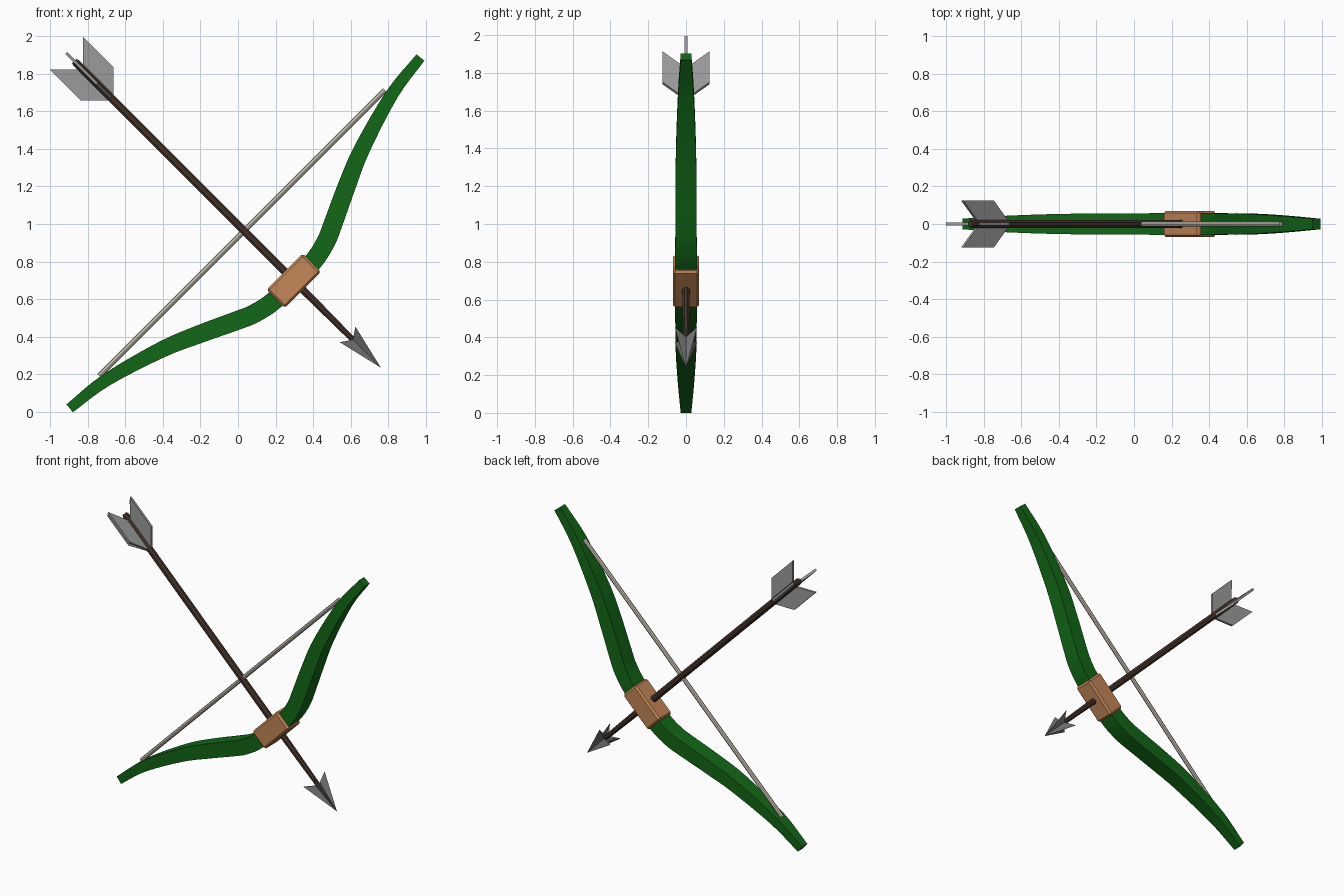
import bpy
import bmesh
import math
from mathutils import Matrix, Vector

if "Cube" in bpy.data.objects:
    bpy.data.objects.remove(bpy.data.objects["Cube"])

# Local frame: x runs along the arrow, z along the bow; the whole set leans 45 degrees
LEAN = Matrix.Translation((0, 0, 0.99)) @ Matrix.Rotation(math.radians(45), 4, "Y")


def material(name, r, g, b):
    mat = bpy.data.materials.new(name)
    mat.use_nodes = True
    mat.diffuse_color = (r, g, b, 1)
    bsdf = mat.node_tree.nodes["Principled BSDF"]
    bsdf.inputs["Base Color"].default_value = (r, g, b, 1)
    bsdf.inputs["Roughness"].default_value = 0.8
    return mat


GREEN = material("bow green", 0.006, 0.135, 0.008)
LEATHER = material("tan leather", 0.55, 0.24, 0.095)
WOOD = material("dark wood", 0.06, 0.032, 0.024)
STRING = material("pale string", 0.58, 0.53, 0.45)
STEEL = material("steel grey", 0.17, 0.17, 0.17)
FEATHER = material("feather grey", 0.33, 0.33, 0.33)


def make(name, bm, mat, smooth=False):
    bmesh.ops.recalc_face_normals(bm, faces=bm.faces)
    mesh = bpy.data.meshes.new(name)
    bm.to_mesh(mesh)
    bm.free()
    mesh.materials.append(mat)
    obj = bpy.data.objects.new(name, mesh)
    bpy.context.collection.objects.link(obj)
    obj.matrix_world = LEAN
    if smooth:
        bpy.ops.object.select_all(action="DESELECT")
        obj.select_set(True)
        bpy.context.view_layer.objects.active = obj
        bpy.ops.object.shade_smooth_by_angle(angle=math.radians(30))
    return obj


def loft(rings):
    """Skin a list of equal-length point rings and cap both ends."""
    bm = bmesh.new()
    loops = [[bm.verts.new(p) for p in ring] for ring in rings]
    for a, b in zip(loops, loops[1:]):
        for i in range(len(a)):
            j = (i + 1) % len(a)
            bm.faces.new((a[i], a[j], b[j], b[i]))
    bm.faces.new(loops[0])
    bm.faces.new(loops[-1])
    return bm


def catmull(points, steps):
    """Smooth a list of vectors into a denser list."""
    pts = [2 * points[0] - points[1], *points, 2 * points[-1] - points[-2]]
    out = []
    for a, b, c, d in zip(pts, pts[1:], pts[2:], pts[3:]):
        for k in range(steps):
            t = k / steps
            out.append(0.5 * (2 * b + (c - a) * t + (2 * a - 5 * b + 4 * c - d) * t * t
                              + (3 * b - a - 3 * c + d) * t ** 3))
    return out + [points[-1]]


# Bow: half profile of (bend, height, half thickness, half width), mirrored
half = [Vector(p) for p in (
    (0.418, 0.13, 0.05, 0.058), (0.392, 0.265, 0.05, 0.057), (0.352, 0.36, 0.05, 0.056),
    (0.26, 0.557, 0.048, 0.055), (0.177, 0.755, 0.043, 0.053), (0.084, 1.075, 0.034, 0.042),
    (0.053, 1.319, 0.027, 0.028))]
lower = [Vector((p[0], -p[1], p[2], p[3])) for p in reversed(half)]
path = catmull(lower + half, 4)
rings = []
for i, p in enumerate(path):
    step = path[min(i + 1, len(path) - 1)] - path[max(i - 1, 0)]
    tangent = Vector((step[0], 0, step[1])).normalized()
    side = Vector((tangent.z, 0, -tangent.x)) * p[2]
    centre = Vector((p[0], 0, p[1]))
    wide = Vector((0, p[3], 0))
    rings.append([centre + side + wide, centre - side + wide,
                  centre - side - wide, centre + side - wide])
make("bow_limbs", loft(rings), GREEN, smooth=True)

# Grip: bevelled block around the middle of the bow
bm = bmesh.new()
bmesh.ops.create_cube(bm, size=1)
bmesh.ops.transform(bm, verts=bm.verts, matrix=Matrix.Translation((0.416, 0, 0.003))
                    @ Matrix.Diagonal((0.138, 0.14, 0.272, 1)))
bmesh.ops.bevel(bm, geom=bm.edges[:], offset=0.012, segments=1, affect="EDGES")
make("grip", bm, LEATHER)

# Bowstring: thin straight rod
bm = bmesh.new()
bmesh.ops.create_cone(bm, cap_ends=True, segments=8, radius1=0.014, radius2=0.014, depth=2.15,
                      matrix=Matrix.Translation((0.042, 0, -0.012)))
make("bowstring", bm, STRING)

# Arrow shaft: slightly tapered toward the head
AXIS = 0.004
shaft = []
for x, radius in ((-1.235, 0.018), (-1.22, 0.023), (0.4, 0.023), (0.87, 0.016)):
    turns = [math.tau * (k + 0.5) / 8 for k in range(8)]
    shaft.append([(x, radius * math.cos(a), AXIS + radius * math.sin(a)) for a in turns])
make("arrow_shaft", loft(shaft), WOOD)

# Arrowhead: four swept barbs with valleys between them
bm = bmesh.new()
tip = bm.verts.new((1.071, 0, AXIS))
back = bm.verts.new((0.88, 0, AXIS))
star = []
for k in range(8):
    angle = math.tau * (k + 0.5) / 8 + math.pi / 8
    x, radius = (0.82, 0.083) if k % 2 == 0 else (0.86, 0.024)
    star.append(bm.verts.new((x, radius * math.cos(angle), AXIS + radius * math.sin(angle))))
for a, b in zip(star, star[1:] + star[:1]):
    bm.faces.new((tip, a, b))
    bm.faces.new((back, b, a))
make("arrowhead", bm, STEEL)

# Fletching: four slanted vanes around the shaft
outline = ((-1.295, 0.124), (-1.064, 0.124), (-0.94, 0), (-1.17, 0))
for k, name in enumerate(("upper", "back", "lower", "front")):
    spin = Matrix.Translation((0, 0, AXIS)) @ Matrix.Rotation(-k * math.pi / 2, 4, "X")
    bm = loft([[spin @ Vector((x, y, z)) for x, z in outline] for y in (-0.008, 0.008)])
    make(name + "_fletching", bm, FEATHER)
